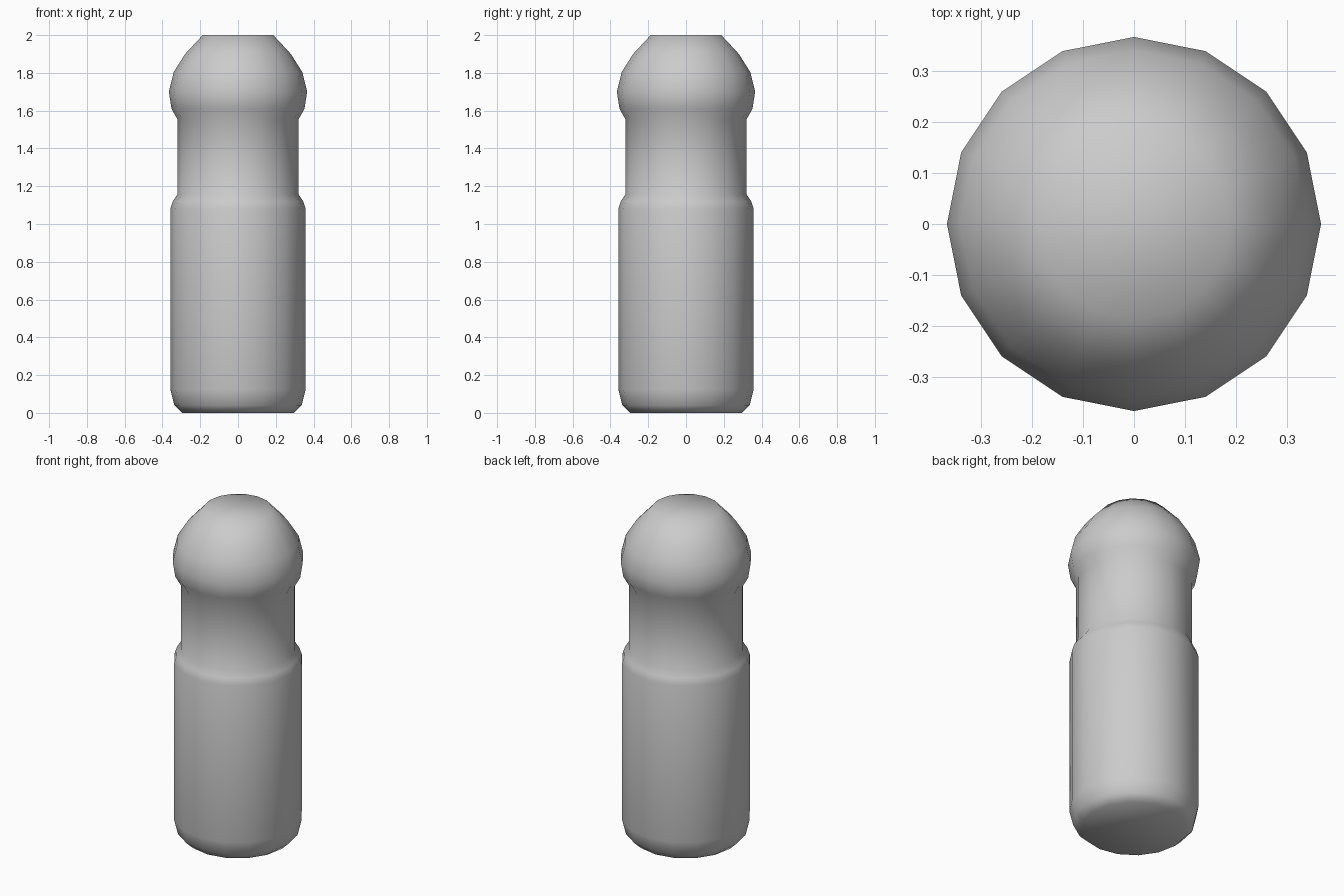
import bpy, bmesh
from math import cos, sin, tau

if "Cube" in bpy.data.objects:
    bpy.data.objects.remove(bpy.data.objects["Cube"])

SIDES = 16

# Outline as (radius, height), from base to crown
PROFILE = [
    (0.295, 0.0), (0.337, 0.04), (0.358, 0.125),      # rounded foot
    (0.358, 1.08), (0.345, 1.12), (0.321, 1.157),     # body and shoulder
    (0.321, 1.555), (0.352, 1.61), (0.366, 1.70),     # neck and head underside
    (0.34, 1.805), (0.28, 1.90), (0.187, 2.0),        # domed head, flat crown
]


def lathe(name, profile):
    bm = bmesh.new()
    rings = [[bm.verts.new((r * cos(tau * i / SIDES), r * sin(tau * i / SIDES), z))
              for i in range(SIDES)] for r, z in profile]
    for a, b in zip(rings, rings[1:]):
        for i in range(SIDES):
            j = (i + 1) % SIDES
            bm.faces.new((a[i], a[j], b[j], b[i]))
    # End caps
    bm.faces.new(rings[0][::-1])
    bm.faces.new(rings[-1])
    for f in bm.faces:
        f.smooth = True
    mesh = bpy.data.meshes.new(name)
    bm.to_mesh(mesh)
    bm.free()
    obj = bpy.data.objects.new(name, mesh)
    bpy.context.collection.objects.link(obj)
    return obj


# Peg: body, neck and rounded head in one turned piece
lathe("peg", PROFILE)
